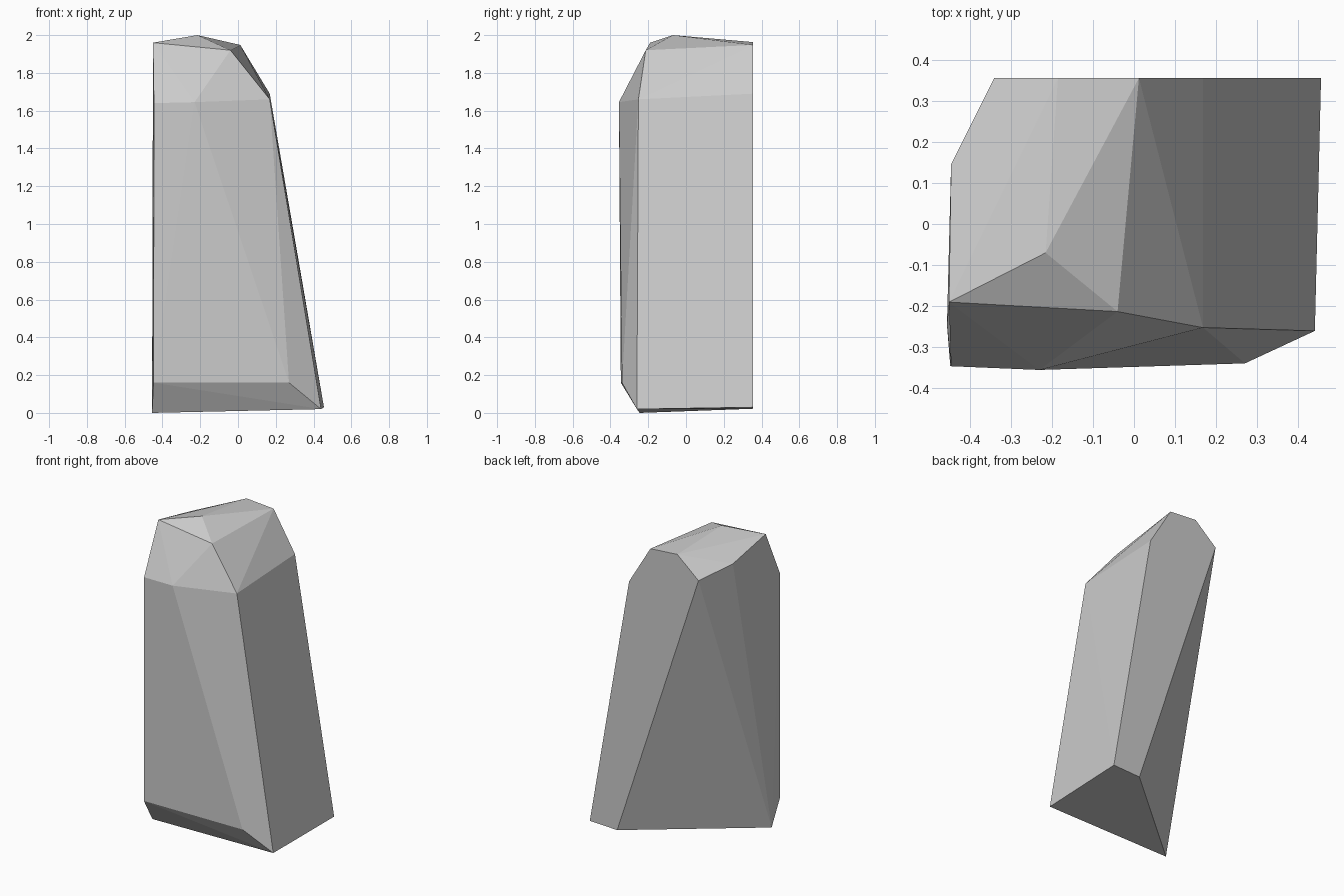
import bpy, bmesh

# Corner points of the faceted standing stone, grouped by region
base = [(-0.455, -0.245, 0.0), (0.44, -0.26, 0.02), (0.455, 0.355, 0.03), (0.255, 0.355, 0.022)]
front = [(-0.447, -0.345, 0.16), (0.27, -0.339, 0.16), (-0.445, -0.346, 1.64), (-0.23, -0.355, 1.645)]
shoulder = [(0.168, -0.252, 1.66), (0.168, 0.355, 1.69), (-0.34, 0.355, 1.83), (-0.445, 0.145, 1.89)]
crown = [(-0.45, -0.19, 1.96), (-0.215, -0.07, 2.0), (-0.04, -0.213, 1.92),
         (0.012, 0.355, 1.948), (-0.185, 0.355, 1.963)]

# Wrap the corners in a convex shell
bm = bmesh.new()
for p in base + front + shoulder + crown:
    bm.verts.new(p)
bmesh.ops.convex_hull(bm, input=bm.verts[:])
bmesh.ops.recalc_face_normals(bm, faces=bm.faces[:])

mesh = bpy.data.meshes.new("standing_rock")
bm.to_mesh(mesh)
bm.free()
rock = bpy.data.objects.new("standing_rock", mesh)
bpy.context.collection.objects.link(rock)
